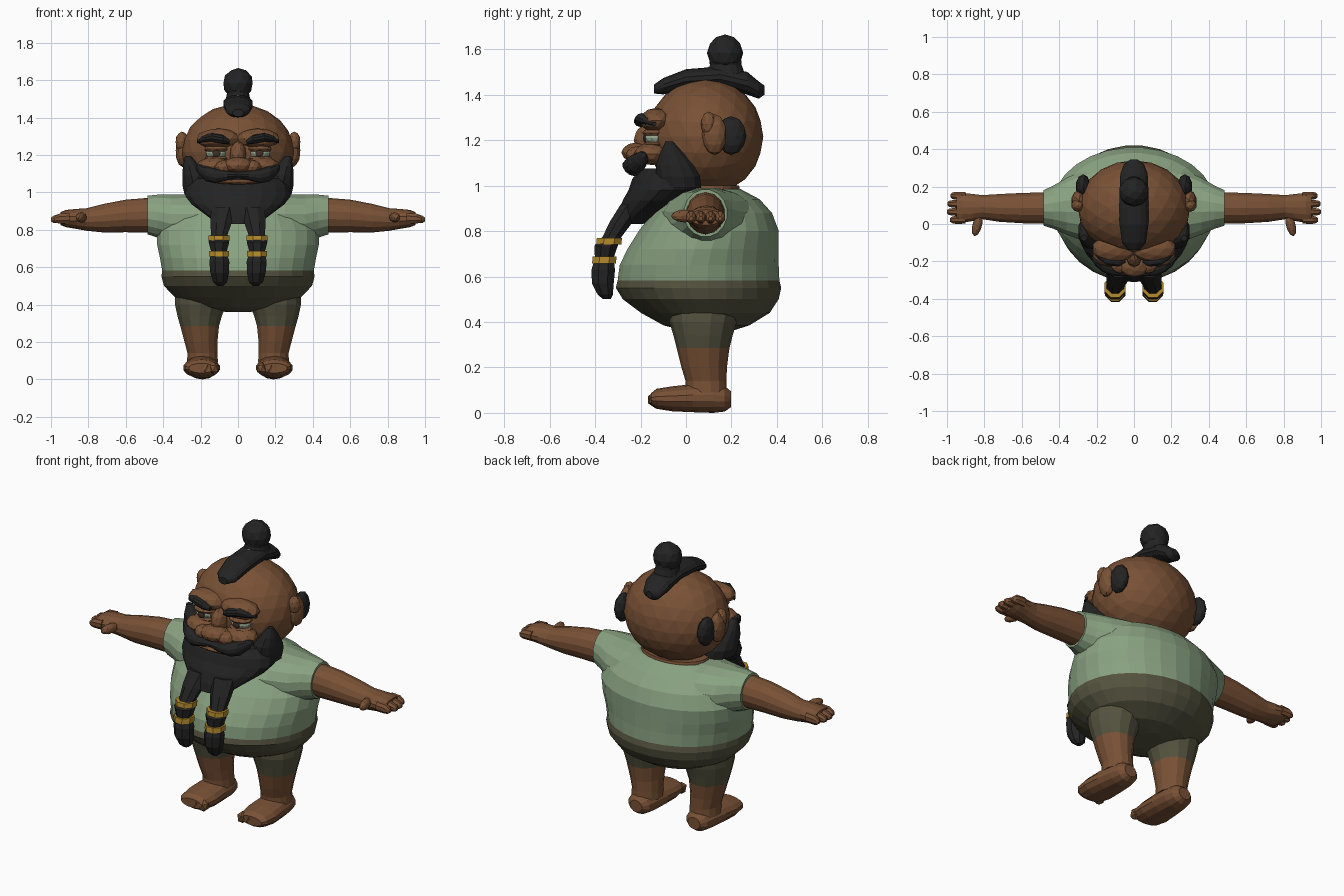
import bpy, bmesh, math
from mathutils import Vector, Matrix


def material(name, rgb):
    m = bpy.data.materials.new(name)
    m.diffuse_color = (*rgb, 1)
    return m


SKIN = material("brown skin", (0.19, 0.082, 0.036))
SHIRT = material("sage shirt", (0.25, 0.36, 0.22))
SHORTS = material("olive shorts", (0.09, 0.086, 0.05))
HAIR = material("black hair", (0.017, 0.017, 0.018))
GOLD = material("gold bands", (0.46, 0.26, 0.025))
EYE = material("pale green eye", (0.3, 0.38, 0.28))
IRIS = material("dark iris", (0.05, 0.03, 0.02))


def finish(name, bm, mats, rule=None):
    bmesh.ops.recalc_face_normals(bm, faces=bm.faces)
    me = bpy.data.meshes.new(name)
    for m in mats:
        me.materials.append(m)
    if rule:
        for f in bm.faces:
            f.material_index = rule(f.calc_center_median())
    bm.to_mesh(me)
    bm.free()
    ob = bpy.data.objects.new(name, me)
    bpy.context.collection.objects.link(ob)
    return ob


def loft(name, axis, rings, mats, sides=14, mirror=1, rule=None):
    """Rings are (x, y, z, a, b): centre and the two radii across the axis."""
    bm = bmesh.new()
    u, v = {'x': ((0, 1, 0), (0, 0, 1)), 'y': ((1, 0, 0), (0, 0, 1)),
            'z': ((1, 0, 0), (0, 1, 0))}[axis]
    u, v = Vector(u), Vector(v)
    loops = []
    for x, y, z, a, b in rings:
        loop = []
        for i in range(sides):
            t = 2 * math.pi * (i + 0.5) / sides
            p = Vector((x, y, z)) + u * a * math.cos(t) + v * b * math.sin(t)
            p.x *= mirror
            loop.append(bm.verts.new(p))
        loops.append(loop)
    for A, B in zip(loops, loops[1:]):
        for i in range(sides):
            j = (i + 1) % sides
            bm.faces.new((A[i], A[j], B[j], B[i]))
    bm.faces.new(loops[0])
    bm.faces.new(loops[-1])
    return finish(name, bm, mats, rule)


def ball(name, c, r, mat, sub=2, rot=(0, 0, 0)):
    bm = bmesh.new()
    bmesh.ops.create_icosphere(bm, subdivisions=sub, radius=1)
    M = Matrix.Translation(c)
    for ang, ax in zip(rot, 'XYZ'):
        M = M @ Matrix.Rotation(ang, 4, ax)
    bmesh.ops.transform(bm, matrix=M @ Matrix.Diagonal((*r, 1)), verts=bm.verts)
    return finish(name, bm, [mat])


# Torso: shirt above the hem, shorts below
loft("torso", 'z', [
    (0, .10, .36, .06, .10), (0, .09, .385, .23, .19), (0, .085, .44, .34, .285),
    (0, .065, .50, .398, .345), (0, .055, .55, .412, .366), (0, .055, .582, .408, .358),
    (0, .058, .65, .42, .352), (0, .075, .72, .435, .335), (0, .10, .80, .435, .31),
    (0, .115, .88, .39, .265), (0, .11, .94, .33, .215), (0, .10, .985, .23, .14)],
    [SHIRT, SHORTS], 28, rule=lambda c: 1 if c.z < .575 else 0)
loft("neck", 'z', [(0, .1, .93, .22, .15), (0, .1, 1.0, .2, .135)], [SKIN], 20)

# Head, crest of hair and bun
ball("head", (0, .085, 1.215), (.3, .255, .258), SKIN, 3)
loft("hair_crest", 'y', [
    (0, -.14, 1.425, .03, .02), (0, -.10, 1.437, .065, .036), (0, 0, 1.468, .08, .044),
    (0, .15, 1.478, .08, .046), (0, .27, 1.45, .075, .05), (0, .32, 1.42, .055, .038),
    (0, .345, 1.42, .02, .02)], [HAIR])
loft("bun_base", 'z', [(0, .18, 1.46, .075, .09), (0, .175, 1.53, .06, .07),
                       (0, .17, 1.58, .07, .07)], [HAIR])
ball("hair_bun", (0, .172, 1.583), (.082, .08, .082), HAIR)
ball("hair_pin", (0, .1, 1.512), (.012, .012, .012), EYE, 1)

# Face centre
ball("nose", (0, -.215, 1.145), (.085, .07, .045), SKIN)
ball("nose_bridge", (0, -.165, 1.2), (.045, .065, .075), SKIN)
ball("lower_lip", (0, -.222, 1.056), (.13, .035, .014), SKIN)

# Beard body under the chin
loft("beard", 'z', [
    (0, -.06, 1.075, .255, .14), (0, -.07, 1.03, .28, .168), (0, -.085, .98, .285, .17),
    (0, -.13, .935, .25, .15), (0, -.2, .88, .175, .1), (0, -.25, .83, .11, .06)],
    [HAIR], 20)

for s, side in ((-1, "left"), (1, "right")):
    # Facial features
    ball(side + "_brow_ridge", (s * .105, -.13, 1.287), (.12, .075, .055), SKIN)
    ball(side + "_cheek", (s * .125, -.15, 1.14), (.1, .08, .05), SKIN)
    ball(side + "_nostril", (s * .075, -.215, 1.135), (.05, .05, .038), SKIN)
    ball(side + "_eye", (s * .115, -.135, 1.21), (.06, .05, .035), EYE)
    ball(side + "_iris", (s * .115, -.18, 1.21), (.022, .009, .022), IRIS)
    ball(side + "_upper_lid", (s * .115, -.138, 1.232), (.068, .055, .022), SKIN)
    ball(side + "_lower_lid", (s * .115, -.136, 1.182), (.068, .052, .016), SKIN)
    loft(side + "_eyebrow", 'x', [
        (.045, -.195, 1.268, .012, .012), (.08, -.205, 1.283, .024, .024),
        (.14, -.195, 1.295, .028, .024), (.19, -.165, 1.285, .026, .018),
        (.22, -.14, 1.27, .01, .008)], [HAIR], 10, s)
    loft(side + "_moustache", 'x', [
        (0, -.245, 1.092, .026, .016), (.06, -.245, 1.09, .036, .026),
        (.12, -.235, 1.087, .042, .04), (.17, -.215, 1.1, .042, .042),
        (.205, -.195, 1.12, .03, .03), (.225, -.185, 1.135, .01, .012)], [HAIR], 12, s)
    loft(side + "_sideburn", 'z', [
        (.19, -.03, .99, .10, .10), (.215, -.035, 1.04, .085, .1),
        (.232, -.05, 1.09, .068, .085), (.25, -.062, 1.14, .046, .055),
        (.268, -.075, 1.195, .016, .016)], [HAIR], 12, s)
    ball(side + "_ear", (s * .295, .125, 1.225), (.04, .055, .09), SKIN)
    ball(side + "_ear_lobe", (s * .3, .1, 1.27), (.035, .035, .055), SKIN)
    ball(side + "_hair_patch", (s * .272, .2, 1.22), (.04, .066, .085), HAIR)

    # Braid with two gold bands
    loft(side + "_braid", 'z', [
        (.075, -.23, .92, .075, .06), (.09, -.285, .84, .062, .055),
        (.1, -.325, .775, .048, .045), (.102, -.352, .735, .06, .056),
        (.102, -.36, .68, .044, .044), (.1, -.364, .63, .058, .056),
        (.098, -.366, .57, .054, .052), (.096, -.355, .52, .04, .036),
        (.095, -.348, .5, .018, .018)], [HAIR], 8, s)
    for tag, y, z, r in (("upper", -.34, .755, .06), ("lower", -.361, .672, .057)):
        loft(f"{side}_{tag}_band", 'z', [(.102, y + .003, z + .015, r, r),
                                         (.102, y, z - .015, r, r)], [GOLD], 8, s)

    # Sleeve and arm
    loft(side + "_sleeve", 'x', [
        (.10, .1, .86, .23, .125), (.25, .1, .86, .2, .132), (.36, .095, .858, .155, .132),
        (.43, .09, .873, .118, .117), (.485, .086, .879, .096, .105)], [SHIRT], 16, s)
    loft(side + "_arm", 'x', [
        (.45, .086, .879, .086, .094), (.6, .085, .874, .083, .087),
        (.72, .086, .862, .076, .076), (.81, .09, .855, .066, .06),
        (.86, .088, .858, .074, .054), (.92, .087, .86, .082, .046),
        (.95, .087, .86, .076, .034)], [SKIN], 14, s)
    for i in range(4):
        y = .022 + i * .043
        tip = (.985, 1.0, .998, .982)[i]
        loft(f"{side}_finger_{i + 1}", 'x', [
            (.9, y, .862, .022, .03), (.955, y, .86, .023, .028),
            (tip - .012, y, .856, .019, .02), (tip, y, .855, .009, .01)], [SKIN], 8, s)
    ball(side + "_thumb", (s * .838, -.005, .866), (.026, .062, .028), SKIN, 2, (0, 0, s * .25))

    # Leg with shorts cuff, foot and toes
    loft(side + "_leg", 'z', [
        (.19, .08, .47, .15, .16), (.2, .075, .4, .14, .148), (.205, .075, .34, .122, .13),
        (.205, .075, .285, .106, .116), (.198, .08, .2, .09, .1),
        (.19, .088, .14, .082, .09), (.19, .09, .09, .085, .09)],
        [SKIN, SHORTS], 14, s, rule=lambda c: 1 if c.z > .285 else 0)
    loft(side + "_foot", 'y', [
        (.195, -.155, .06, .07, .026), (.195, -.13, .062, .09, .044),
        (.195, -.06, .062, .1, .055), (.193, .03, .065, .094, .062),
        (.19, .12, .066, .083, .066), (.19, .17, .062, .07, .056),
        (.19, .198, .06, .04, .035)], [SKIN], 14, s)
    for i in range(4):
        ball(f"{side}_toe_{i + 1}", (s * (.127 + i * .044), -.137 + i * .008, .058),
             (.03 - i * .002, .036, .036 - i * .002), SKIN, 1)
